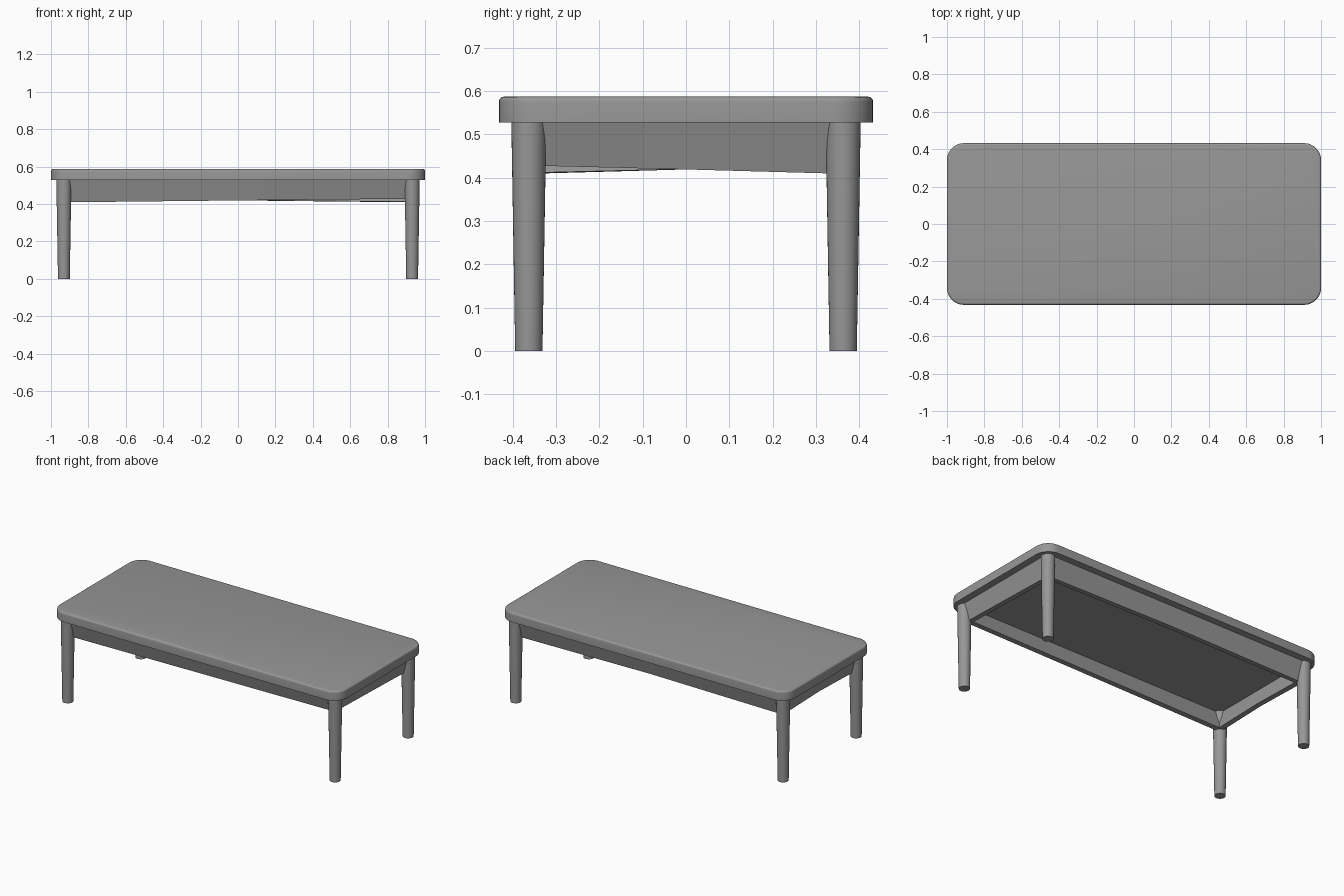
import bpy, bmesh
from mathutils import Matrix

if "Cube" in bpy.data.objects:
    bpy.data.objects.remove(bpy.data.objects["Cube"])

TOP_Z, UNDER_Z = 0.587, 0.528
LEG_X, LEG_Y = 0.931, 0.363

# Dark grey finish shared by all parts
grey = bpy.data.materials.new("dark_grey")
grey.diffuse_color = (0.31, 0.31, 0.31, 1)
grey.use_nodes = True
grey.node_tree.nodes["Principled BSDF"].inputs["Base Color"].default_value = grey.diffuse_color


def make_object(name, bm, angle=0.6):
    bmesh.ops.recalc_face_normals(bm, faces=bm.faces)
    mesh = bpy.data.meshes.new(name)
    bm.to_mesh(mesh)
    bm.free()
    mesh.materials.append(grey)
    obj = bpy.data.objects.new(name, mesh)
    bpy.context.collection.objects.link(obj)
    bpy.ops.object.select_all(action='DESELECT')
    bpy.context.view_layer.objects.active = obj
    obj.select_set(True)
    bpy.ops.object.shade_smooth_by_angle(angle=angle)
    return obj


# Table top: slab with round corners and a softened upper edge
bm = bmesh.new()
bmesh.ops.create_cube(bm, size=1, matrix=Matrix.Translation((0, 0, (TOP_Z + UNDER_Z) / 2))
                      @ Matrix.Diagonal((2, 0.864, TOP_Z - UNDER_Z, 1)))
corners = [e for e in bm.edges if abs(e.verts[0].co.z - e.verts[1].co.z) > 0.01]
bmesh.ops.bevel(bm, geom=corners, offset=0.09, segments=10, profile=0.5, affect='EDGES')
rim = [e for e in bm.edges if all(v.co.z > TOP_Z - 0.001 for v in e.verts)]
bmesh.ops.bevel(bm, geom=rim, offset=0.011, segments=4, profile=0.5, affect='EDGES')
make_object("table_top", bm)

# Apron: slanted frame, lower edge rising slightly toward each middle
bm = bmesh.new()
signs = [(-1, -1), (0, -1), (1, -1), (1, 0), (1, 1), (0, 1), (-1, 1), (-1, 0)]


def ring(offset, z_corner, z_middle):
    return [bm.verts.new((sx * (LEG_X + offset), sy * (LEG_Y + offset),
                          z_corner if sx * sy else z_middle)) for sx, sy in signs]


rings = [ring(0.026, UNDER_Z, UNDER_Z), ring(-0.004, 0.409, 0.419),
         ring(-0.036, 0.412, 0.42), ring(-0.008, UNDER_Z, UNDER_Z)]
for r in rings[1:3]:
    r[2].co.z = 0.428  # raised lower corner at front right
for k in range(4):
    a, b = rings[k], rings[(k + 1) % 4]
    for i in range(8):
        j = (i + 1) % 8
        bm.faces.new((a[i], a[j], b[j], b[i]))
make_object("apron", bm)

# Legs: round, tapering to the floor
for side_x, x in (("left", -LEG_X), ("right", LEG_X)):
    for side_y, y in (("front", -LEG_Y), ("back", LEG_Y)):
        bm = bmesh.new()
        bmesh.ops.create_cone(bm, cap_ends=True, segments=32, radius1=0.0315,
                              radius2=0.0405, depth=UNDER_Z + 0.002,
                              matrix=Matrix.Translation((x, y, UNDER_Z / 2 + 0.001)))
        make_object(f"{side_y}_{side_x}_leg", bm)
